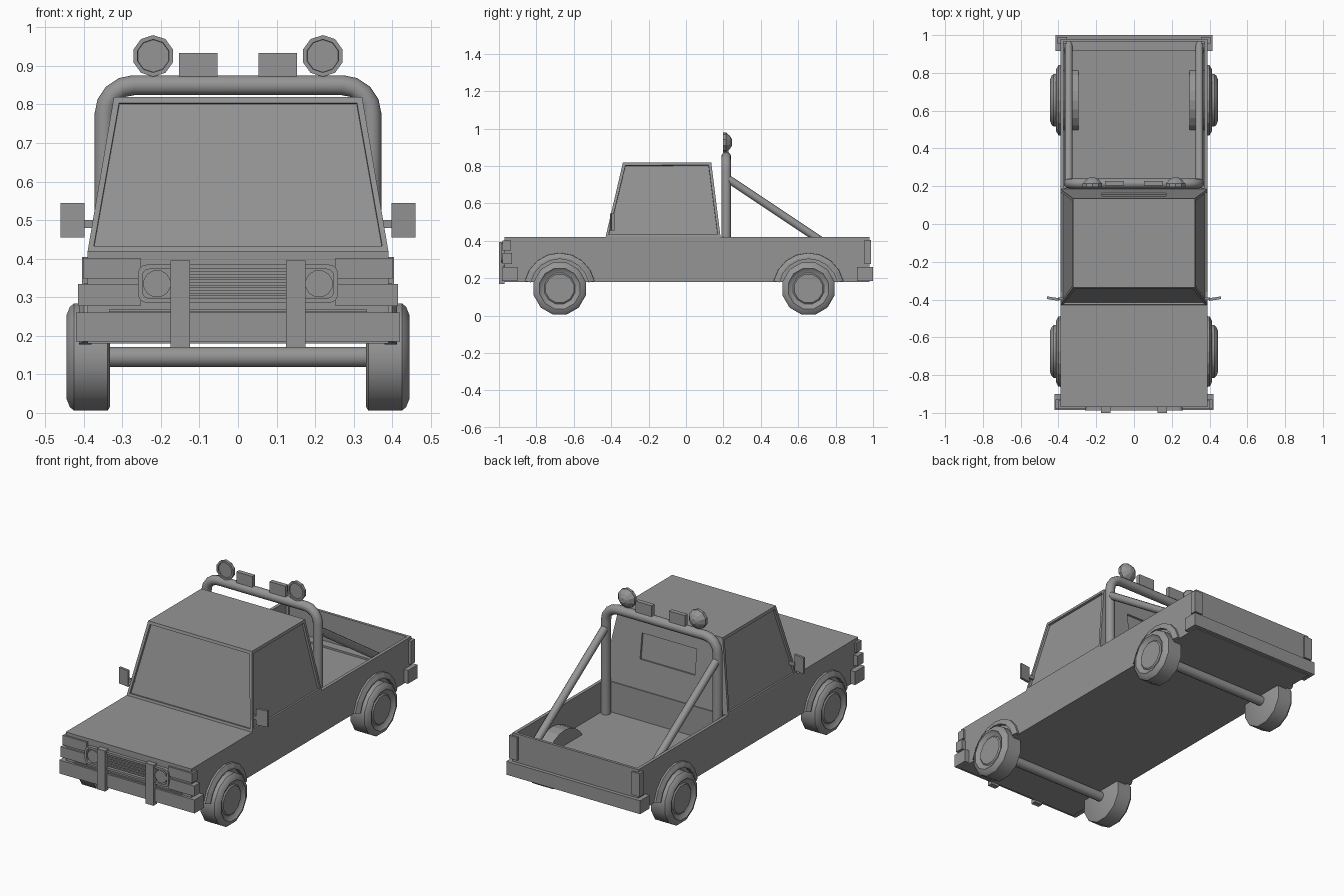
import bpy, bmesh, math
from mathutils import Vector

old = bpy.data.objects.get("Cube")
if old:
    bpy.data.objects.remove(old, do_unlink=True)

grey = bpy.data.materials.new("plain grey")
grey.use_nodes = True
grey.diffuse_color = (0.3, 0.3, 0.3, 1)
grey.node_tree.nodes["Principled BSDF"].inputs["Base Color"].default_value = (0.3, 0.3, 0.3, 1)


def finish(name, bm, smooth=0):
    bmesh.ops.recalc_face_normals(bm, faces=bm.faces)
    mesh = bpy.data.meshes.new(name)
    bm.to_mesh(mesh)
    bm.free()
    mesh.materials.append(grey)
    ob = bpy.data.objects.new(name, mesh)
    bpy.context.collection.objects.link(ob)
    if smooth:
        bpy.ops.object.select_all(action='DESELECT')
        ob.select_set(True)
        bpy.context.view_layer.objects.active = ob
        bpy.ops.object.shade_smooth_by_angle(angle=math.radians(smooth))
    return ob


def box(name, x, y, z):
    bm = bmesh.new()
    bmesh.ops.create_cube(bm, size=1)
    for v in bm.verts:
        v.co = [sum(r) / 2 + c * (r[1] - r[0]) for r, c in zip((x, y, z), v.co)]
    return finish(name, bm)


def pair(name, x, y, z):
    box("left_" + name, x, y, z)
    box("right_" + name, (-x[1], -x[0]), y, z)


def loft(name, rings, closed=False, smooth=0):
    """Skin a list of equal vertex rings; cap the ends unless closed."""
    bm = bmesh.new()
    rows = [[bm.verts.new(p) for p in ring] for ring in rings]
    n = len(rows[0])
    for i in range(len(rows) if closed else len(rows) - 1):
        a, b = rows[i], rows[(i + 1) % len(rows)]
        for j in range(n):
            k = (j + 1) % n
            bm.faces.new((a[j], a[k], b[k], b[j]))
    if not closed:
        bm.faces.new(rows[0])
        bm.faces.new(rows[-1])
    return finish(name, bm, smooth)


def lathe(name, centre, axis, profile, sides=12, smooth=0):
    """Turn (offset, radius) pairs about the x or y axis."""
    rings = []
    for off, r in profile:
        ring = []
        for i in range(sides):
            t = math.tau * (i + 0.5) / sides
            u, w = r * math.cos(t), r * math.sin(t)
            p = (off, u, w) if axis == 'x' else (u, off, w)
            ring.append(Vector(centre) + Vector(p))
        rings.append(ring)
    return loft(name, rings, smooth=smooth)


def tube(name, points, radius, sides=12):
    """Sweep a circle along a path lying in one plane."""
    pts = [Vector(p) for p in points]
    dirs = [(b - a).normalized() for a, b in zip(pts, pts[1:])]
    tangents = [dirs[0]] + [(a + b).normalized() for a, b in zip(dirs, dirs[1:])] + [dirs[-1]]
    side = Vector((1, 0, 0)) if abs(dirs[0].x) < 0.01 and abs(dirs[0].y) > 0.1 else Vector((0, 1, 0))
    rings = []
    for p, t in zip(pts, tangents):
        up = t.cross(side).normalized()
        rings.append([p + radius * (math.cos(math.tau * i / sides) * side
                                    + math.sin(math.tau * i / sides) * up) for i in range(sides)])
    return loft(name, rings, smooth=40)


# Body shell with an open bed
FLOOR, RAIL = 0.25, 0.42
box("chassis", (-0.39, 0.39), (-0.97, 0.98), (0.18, FLOOR))
box("front_body", (-0.39, 0.39), (-0.97, 0.19), (FLOOR, RAIL))
pair("bed_wall", (0.372, 0.39), (0.19, 0.965), (FLOOR, RAIL))
box("tailgate", (-0.39, 0.39), (0.965, 0.98), (FLOOR, RAIL))

# Tapered cab with recessed windows
bm = bmesh.new()
rows = []
for hx, y0, y1, z in ((0.39, -0.43, 0.185, RAIL), (0.322, -0.337, 0.135, 0.82)):
    rows.append([bm.verts.new(p) for p in ((-hx, y0, z), (hx, y0, z), (hx, y1, z), (-hx, y1, z))])
low, top = rows
bm.faces.new(low)
bm.faces.new(top)
walls = [bm.faces.new((low[i], low[(i + 1) % 4], top[(i + 1) % 4], top[i])) for i in range(4)]
bmesh.ops.recalc_face_normals(bm, faces=bm.faces)
panes = [walls[0], walls[1], walls[3]]
bmesh.ops.inset_individual(bm, faces=panes, thickness=0.021)
bmesh.ops.inset_individual(bm, faces=panes, thickness=0.001, depth=-0.012)
# Small rear window: shrink an inset face, then sink it
rear = walls[2]
bmesh.ops.inset_individual(bm, faces=[rear], thickness=0.05)
for v in rear.verts:
    high = v.co.z > 0.6
    v.co = (math.copysign(0.17, v.co.x), 0.147 if high else 0.165, 0.72 if high else 0.58)
bmesh.ops.inset_individual(bm, faces=[rear], thickness=0.001, depth=-0.01)
finish("cab", bm)

# Bumpers, wrapping the corners
box("front_bumper", (-0.42, 0.42), (-0.985, -0.9), (0.185, 0.26))
box("rear_bumper", (-0.415, 0.415), (0.915, 1.0), (0.185, 0.26))
box("bumper_trim", (-0.335, 0.335), (-0.978, -0.96), (0.262, 0.268))

# Corner lights
pair("upper_corner_light", (0.253, 0.402), (-0.98, -0.935), (0.348, 0.402))
pair("lower_corner_light", (0.253, 0.415), (-0.98, -0.93), (0.277, 0.335))
pair("tail_light", (0.355, 0.405), (0.955, 0.99), (0.275, 0.405))


# Grille frame, slats and headlights
def rounded(hx, hz, r, y):
    out = []
    for k, (sx, sz) in enumerate(((1, 1), (-1, 1), (-1, -1), (1, -1))):
        for i in range(4):
            t = math.pi / 2 * (k + i / 3)
            out.append((sx * (hx - r) + r * math.cos(t), y, 0.335 + sz * (hz - r) + r * math.sin(t)))
    return out


loft("grille_frame", [rounded(0.26, 0.05, 0.025, -0.965), rounded(0.26, 0.05, 0.025, -0.988),
                      rounded(0.248, 0.038, 0.018, -0.988), rounded(0.248, 0.038, 0.018, -0.965)], closed=True)
for i in range(5):
    z = 0.307 + 0.014 * i
    box(f"grille_slat_{i + 1}", (-0.17, 0.17), (-0.98, -0.965), (z - 0.004, z + 0.004))
pair("front_guard", (0.125, 0.175), (-1.0, -0.97), (0.168, 0.395))

# Roll bar hoop
HX, TOP, R, BY = 0.346, 0.85, 0.075, 0.215
arc = [(HX - R + R * math.cos(t), BY, TOP - R + R * math.sin(t))
       for t in (math.pi / 2 * i / 4 for i in range(5))]
half = [(HX, BY, FLOOR)] + arc
tube("roll_bar", half + [(-x, y, z) for x, y, z in reversed(half)], 0.026)

for name, s in (("left", 1), ("right", -1)):
    tube(name + "_bed_brace", [(s * HX, BY, 0.738), (s * HX, 0.955, 0.245)], 0.021)
    lathe(name + "_headlight", (s * 0.21, 0, 0.335), 'y', [(-0.96, 0.036), (-0.985, 0.036)])
    # Lamps on the roll bar
    lathe(name + "_round_lamp", (s * 0.22, 0, 0.926), 'y',
          [(0.203, 0.042), (0.197, 0.043), (0.197, 0.054), (0.214, 0.054), (0.236, 0.034), (0.247, 0.014)],
          sides=10)
    # Door mirrors, slightly angled
    bm = bmesh.new()
    bmesh.ops.create_cube(bm, size=1)
    for v in bm.verts:
        x = 0.429 + 0.062 * v.co.x
        v.co = (s * x, -0.395 + 0.014 * v.co.y + 0.15 * (0.429 - x) * -1, 0.5 + 0.09 * v.co.z)
    finish(name + "_mirror", bm)
    x0, x1 = sorted((s * 0.36, s * 0.402))
    box(name + "_mirror_arm", (x0, x1), (-0.402, -0.39), (0.48, 0.5))
    # Wheels, arch flares and inner wheel housings
    for end, wy in (("front", -0.675), ("rear", 0.655)):
        lathe(f"{name}_{end}_wheel", (0, wy, 0.145), 'x',
              [(s * x, r) for x, r in ((0.332, 0.133), (0.338, 0.144), (0.425, 0.144), (0.436, 0.135),
                                       (0.445, 0.112), (0.437, 0.104), (0.43, 0.085), (0.436, 0.078))],
              smooth=32)
        rings = []
        for i in range(9):
            t = math.radians(12 + 156 * i / 8)
            rings.append([(s * x, wy + r * math.cos(t), 0.145 + r * math.sin(t))
                          for x, r in ((0.38, 0.192), (0.4, 0.19), (0.412, 0.168), (0.412, 0.158), (0.38, 0.158))])
        loft(f"{name}_{end}_arch", rings)
    ends = []
    for x in (0.295, 0.38):
        ends.append([(s * x, 0.655 + 0.19 * math.cos(t), 0.145 + 0.19 * math.sin(t))
                     for t in (math.radians(30 + 15 * i) for i in range(9))])
    loft(name + "_bed_wheel_housing", ends)
pair("square_lamp", (0.053, 0.153), (0.203, 0.228), (0.872, 0.934))

# Axles
for end, wy in (("front", -0.675), ("rear", 0.655)):
    lathe(end + "_axle", (0, wy, 0.145), 'x', [(-0.34, 0.027), (0.34, 0.027)], smooth=40)
